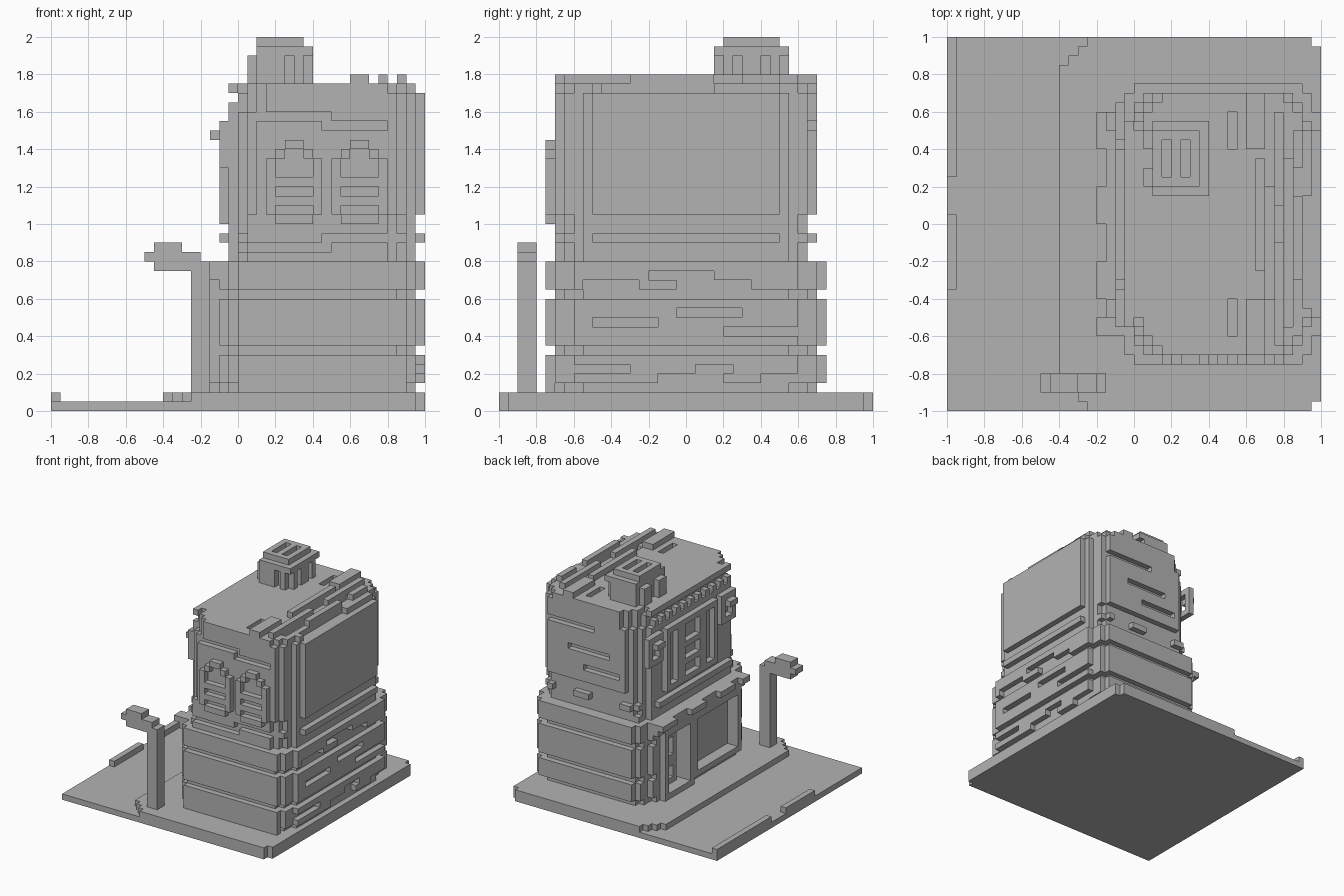
import bpy, bmesh
from mathutils import Vector

cube = bpy.data.objects.get("Cube")
if cube:
    bpy.data.objects.remove(cube, do_unlink=True)

UNIT = 0.05  # edge of one building block; all sizes below count blocks

grey = bpy.data.materials.new("plain_grey")
grey.use_nodes = True
grey.diffuse_color = (0.45, 0.45, 0.45, 1)
grey.node_tree.nodes["Principled BSDF"].inputs["Base Color"].default_value = grey.diffuse_color


def box(x0, x1, y0, y1, z0, z1):
    return {(x, y, z) for x in range(x0, x1) for y in range(y0, y1) for z in range(z0, z1)}


def boxes(*specs):
    return set().union(*(box(*s) for s in specs))


def stepped(x0, x1, y0, y1, z0, z1, steps):
    """Block whose upright corners are cut in steps of (x inset, y inset)."""
    return boxes(*((x0 + a, x1 - a, y0 + b, y1 - b, z0, z1) for a, b in steps))


def build(name, cells):
    """Skin a set of blocks with its outer faces only and merge flat areas."""
    bm = bmesh.new()
    points = {}

    def corner(p):
        if p not in points:
            points[p] = bm.verts.new(Vector(p) * UNIT)
        return points[p]

    for cell in cells:
        for axis in range(3):
            u, v = (axis + 1) % 3, (axis + 2) % 3
            for side in (0, 1):
                near = list(cell)
                near[axis] += 2 * side - 1
                if tuple(near) in cells:
                    continue
                ring = []
                for a, b in ((0, 0), (1, 0), (1, 1), (0, 1)):
                    p = list(cell)
                    p[axis] += side
                    p[u] += a
                    p[v] += b
                    ring.append(corner(tuple(p)))
                bm.faces.new(ring if side else ring[::-1])
    bmesh.ops.dissolve_limit(bm, angle_limit=0.01, verts=bm.verts, edges=bm.edges)
    mesh = bpy.data.meshes.new(name)
    bm.to_mesh(mesh)
    bm.free()
    mesh.materials.append(grey)
    obj = bpy.data.objects.new(name, mesh)
    bpy.context.collection.objects.link(obj)
    return obj


# Ground: road, pavement with a rounded kerb, and raised edge pieces
ground = box(-20, 20, -20, 20, 0, 1)
for inset, start in ((0, -5), (1, -6), (2, -7), (3, -8)):
    ground |= box(start, 20, inset - 20, 20 - inset, 1, 2)
ground -= boxes((19, 20, -20, -19, 0, 2), (19, 20, 19, 20, 0, 2))
build("ground", ground)
build("road_edge", boxes((-20, -19, 5, 20, 1, 2), (-20, -19, -7, 1, 1, 2)))

# Street lamp
build("street_lamp", boxes((-5, -3, -18, -16, 2, 16), (-9, -4, -18, -16, 15, 17),
                           (-9, -6, -18, -16, 15, 18), (-10, -9, -18, -16, 16, 17)))

# Ground floor: core with three projecting courses
SOFT = ((2, 0), (1, 1), (0, 3))
lower = stepped(-2, 19, -14, 14, 2, 16, SOFT)
for z0, z1 in ((3, 6), (7, 12), (13, 16)):
    lower |= stepped(-2, 20, -15, 15, z0, z1, SOFT)
lower |= box(0, 18, -15, -14, 2, 3)
# Brick joints in the +x wall: start, end, height
for y0, y1, z in ((-4, 3, 14), (-1, 6, 10), (-10, -3, 9), (4, 12, 8), (-12, -6, 4),
                  (1, 5, 4), (-3, 4, 3), (8, 13, 3), (-11, -5, 13), (-1, 7, 13)):
    lower -= box(19, 20, y0, y1, z, z + 1)
# Shop window and doorway openings in the -x wall
lower -= boxes((-2, -1, -10, 1, 4, 13), (-2, 0, 3, 9, 3, 13))
build("ground_floor", lower)

# Shop front: door surround, door, window bars, sill and awning
build("door_surround", boxes((-3, -1, 2, 3, 2, 14), (-3, -1, 9, 10, 2, 14),
                             (-3, -1, 2, 10, 2, 3), (-3, -1, 2, 10, 13, 14)))
door = box(-1, 0, 4, 8, 3, 12) - boxes((-1, 0, 5, 7, 4, 6), (-1, 0, 5, 7, 8, 11))
build("door", door)
shop = box(-3, -2, -11, 2, 3, 14) - box(-3, -2, -10, 1, 4, 13)
build("shop_window_frame", shop)
awning = box(-3, -2, -12, 12, 14, 16)
for y0, y1 in ((8, 12), (0, 4), (-8, -4), (-12, -10)):
    awning |= box(-4, -2, y0, y1, 15, 16)
build("awning", awning)

# Upper floor
WIDE = ((3, 0), (2, 1), (1, 3), (0, 4))
upper = stepped(-1, 19, -13, 13, 16, 32, ((2, 0), (1, 1), (0, 2)))
upper |= stepped(0, 19, -13, 13, 32, 34, ((2, 0), (1, 1), (0, 2)))
upper |= stepped(-2, 20, -14, 14, 18, 19, WIDE)
upper |= stepped(-1, 20, -14, 14, 21, 32, WIDE)
upper |= stepped(0, 20, -14, 14, 32, 34, WIDE)
upper |= boxes((1, 16, -14, -13, 16, 21), (0, 17, -13, 13, 16, 17))
# Joints in the front wall and the back wall
for x0, x1, z in ((1, 10, 31), (9, 16, 30), (0, 10, 17), (9, 18, 18)):
    upper -= box(x0, x1, -14, -13, z, z + 1)
for x0, x1, z in ((8, 17, 30), (5, 13, 26), (3, 10, 23), (3, 9, 18), (12, 16, 18)):
    upper -= box(x0, x1, 13, 14, z, z + 1)
build("upper_floor", upper)

# Arched front windows with blinds
for name, x in (("left_arched_window", 10), ("right_arched_window", 3)):
    frame = boxes((x, x + 6, -15, -14, 21, 27), (x + 1, x + 5, -15, -14, 20, 28),
                  (x + 2, x + 4, -15, -14, 28, 29))
    frame -= boxes((x + 1, x + 5, -15, -14, 25, 27), (x + 2, x + 4, -15, -14, 27, 28),
                   (x + 1, x + 5, -15, -14, 23, 24), (x + 1, x + 5, -15, -14, 21, 22))
    build(name, frame)

# Windows of the -x facade: a wide one with three lights, two small ones
wide = box(-2, -1, -6, 8, 20, 31)
for y0, y1, z0, z1 in ((-5, -3, 21, 30), (5, 7, 21, 30), (-1, 3, 21, 23),
                       (-1, 3, 24, 26), (-1, 3, 27, 30)):
    wide -= box(-2, -1, y0, y1, z0, z1)
build("wide_window", wide)
for name, y in (("back_small_window", 9), ("front_small_window", -11)):
    small = box(-2, -1, y, y + 4, 26, 31) - box(-2, -1, y + 1, y + 3, 27, 30)
    build(name, small | box(-3, -2, y + 1, y + 3, 29, 30))

# Cornice with a row of small blocks
cornice = box(-1, 0, -11, 11, 34, 35)
for y in range(-11, 11, 2):
    cornice |= box(-1, 0, y, y + 1, 32, 33)
build("cornice", cornice)

# Roof with raised and missing tile rows along the +x side
roof = stepped(0, 19, -14, 14, 34, 35, ((3, 0), (2, 1), (1, 2), (0, 4)))
for x0, x1, y0, y1 in ((12, 14, -14, -8), (13, 14, -5, 7), (12, 14, 8, 14), (15, 16, -13, -2),
                       (15, 16, 2, 12), (17, 18, -6, 3), (17, 18, 6, 10)):
    roof |= box(x0, x1, y0, y1, 35, 36)
for x0, x1, y0, y1 in ((10, 11, -12, -8), (10, 11, 8, 12), (14, 15, -8, 4),
                       (16, 17, -11, 7), (18, 19, -9, 3)):
    roof -= box(x0, x1, y0, y1, 34, 35)
build("roof", roof)

# Chimney with slotted sides and flues
chimney = boxes((1, 8, 4, 10, 35, 38), (2, 7, 3, 11, 35, 38), (2, 8, 3, 11, 38, 39),
                (2, 7, 4, 10, 39, 40))
chimney -= boxes((5, 6, 3, 4, 35, 38), (3, 4, 5, 9, 38, 40), (5, 6, 5, 9, 38, 40),
                 (7, 8, 5, 6, 35, 38), (7, 8, 8, 9, 35, 38), (1, 2, 6, 8, 35, 38))
build("chimney", chimney)
